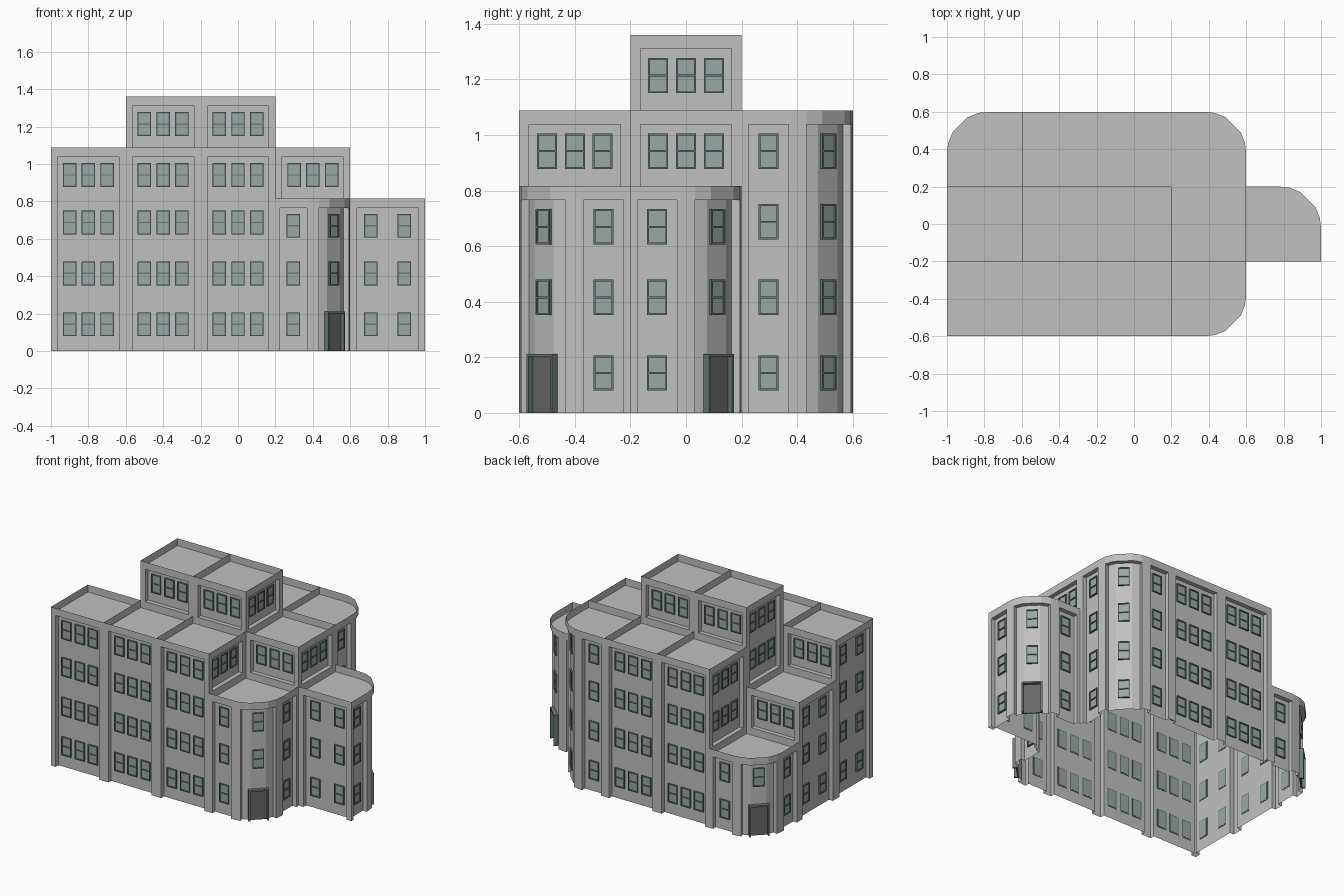
import bpy, bmesh, math
from mathutils import Vector

cube = bpy.data.objects.get("Cube")
if cube:
    bpy.data.objects.remove(cube, do_unlink=True)

CELL, FLOOR = 0.4, 0.272          # bay width, storey height
RADIUS, RECESS = 0.22, 0.03       # rounded corner, panel depth
POST, BAND, ROOF_DROP = 0.036, 0.05, 0.05
FLAT = CELL - RADIUS
UP = Vector((0, 0, 1))


def material(name, rgb):
    m = bpy.data.materials.new(name)
    m.use_nodes = True
    m.diffuse_color = (*rgb, 1)
    m.node_tree.nodes["Principled BSDF"].inputs["Base Color"].default_value = (*rgb, 1)
    return m


concrete = material("light grey concrete", (0.53, 0.53, 0.53))
glass = material("grey green glass", (0.32, 0.39, 0.38))
trim = material("dark grey green trim", (0.14, 0.2, 0.19))
door_paint = material("dark grey door", (0.14, 0.14, 0.14))


def finish(name, bm, mat):
    mesh = bpy.data.meshes.new(name)
    bm.to_mesh(mesh)
    bm.free()
    mesh.materials.append(mat)
    bpy.context.collection.objects.link(bpy.data.objects.new(name, mesh))


def face(bm, *points):
    return bm.faces.new([bm.verts.new(p) for p in points])


def upright(bm, a, b, z0, z1):
    face(bm, a + UP * z0, b + UP * z0, b + UP * z1, a + UP * z1)


def box(bm, base, t, n, u, d, z):
    """Box on a wall: u along it, d outwards, z upwards."""
    v = [bm.verts.new(base + t * i + n * j + UP * k) for k in z for j in d for i in u]
    for q in ((0, 2, 3, 1), (4, 5, 7, 6), (0, 1, 5, 4),
              (2, 6, 7, 3), (0, 4, 6, 2), (1, 3, 7, 5)):
        bm.faces.new([v[i] for i in q])


def direction(side):
    a = side * math.pi / 2
    n = Vector((round(math.cos(a)), round(math.sin(a)), 0))
    return n, UP.cross(n)


frames, panes, door_frames, doors = (bmesh.new() for _ in range(4))


def frame_bars(bm, base, t, n, w, z0, z1, bar, depth):
    for s in (-1, 1):
        box(bm, base, t, n, sorted((s * w, s * (w - bar))), (-0.002, depth), (z0, z1))
    box(bm, base, t, n, (bar - w, w - bar), (-0.002, depth), (z1 - bar, z1))


def window(base, t, n, z):
    w, h, bar = 0.036, 0.127, 0.007
    frame_bars(frames, base, t, n, w, z, z + h, bar, 0.01)
    for k in (z, z + h / 2 - bar / 2):
        box(frames, base, t, n, (bar - w, w - bar), (-0.002, 0.01), (k, k + bar))
    box(panes, base, t, n, (bar - w, w - bar), (-0.003, 0.004), (z + bar, z + h - bar))


def door(base, t, n):
    w, h, bar = 0.064, 0.212, 0.01
    frame_bars(door_frames, base, t, n, w, 0, h, bar, 0.026)
    box(doors, base, t, n, (bar - w, w - bar), (-0.003, 0.004), (0, h - bar))


def wall(bm, stations, kinds, z0, top):
    """Posts and recessed panels along a line of (point, normal) stations."""
    zt = top - BAND
    outer = [p for p, n in stations]
    inner = [p - n * RECESS for p, n in stations]
    for i, kind in enumerate(kinds):
        a, b, c, d = outer[i], outer[i + 1], inner[i], inner[i + 1]
        if kind == "post":
            upright(bm, a, b, z0, top)
            continue
        upright(bm, c, d, z0, zt)
        upright(bm, a, b, zt, top)
        face(bm, *(p + UP * zt for p in (c, d, b, a)))
        if z0 > 0:
            face(bm, *(p + UP * z0 for p in (a, b, d, c)))
        if kinds[i - 1] == "post":
            upright(bm, a, c, z0, zt)
        if kinds[i + 1] == "post":
            upright(bm, d, b, z0, zt)


def sill_heights(first, floors):
    return [f * FLOOR + (0.062 if f == floors - 1 else 0.08) for f in range(first, floors)]


def straight_wall(bm, centre, side, first, floors, offsets):
    n, t = direction(side)
    mid = centre + n * CELL / 2
    h = CELL / 2
    stations = [(mid + t * u, n) for u in (-h, POST - h, h - POST, h)]
    wall(bm, stations, ("post", "panel", "post"), first * FLOOR, floors * FLOOR)
    for z in sill_heights(first, floors):
        for u in offsets:
            window(mid - n * RECESS + t * u, t, n, z)


def rounded_stations(centre, side):
    """Flat stretch, quarter turn, flat stretch."""
    n, t = direction(side)
    start = centre + n * CELL / 2 - t * CELL / 2
    hub = centre + (n + t) * (CELL / 2 - RADIUS)
    result = [(start + t * u, n) for u in (0, 0.025, FLAT - 0.012)]
    for deg in (0, 14, 30, 60, 76, 90):
        a = math.radians(deg)
        r = n * math.cos(a) + t * math.sin(a)
        result.append((hub + r * RADIUS, r))
    end = centre + (t - n) * CELL / 2
    result += [(end + n * u, t) for u in (FLAT - 0.012, 0.025, 0)]
    return result


def rounded_wall(bm, centre, side, floors, has_door):
    st = rounded_stations(centre, side)
    kinds = ["post", "panel", "post", "post", "panel", "panel",
             "panel", "post", "post", "panel", "post"]
    wall(bm, st, kinds, 0, floors * FLOOR)
    for i in (1, 5, 9):
        (p, pn), (q, qn) = st[i], st[i + 1]
        n = (pn + qn).normalized()
        base = (p - pn * RECESS + q - qn * RECESS) / 2
        t = UP.cross(n)
        for k, z in enumerate(sill_heights(0, floors)):
            if i == 5 and k == 0 and has_door:
                door(base, t, n)
            else:
                window(base, t, n, z)


def roof(bm, outline, top):
    f = face(bm, *(p + UP * top for p in outline))
    f.normal_update()
    bmesh.ops.inset_region(bm, faces=[f], thickness=POST, use_even_offset=True)
    sunk = bmesh.ops.extrude_discrete_faces(bm, faces=[f])["faces"][0]
    bmesh.ops.translate(bm, verts=sunk.verts, vec=-UP * ROOF_DROP)


# Storeys per bay (column, row); rounded bays give the first of their two free sides
storeys = {(0, 0): 4, (1, 0): 4, (2, 0): 4, (3, 0): 3,
           (0, 1): 3, (1, 1): 5, (2, 1): 5, (3, 1): 4, (4, 1): 3,
           (0, 2): 2, (1, 2): 4, (2, 2): 4, (3, 2): 4}
rounded = {(3, 0): 3, (4, 1): 0, (0, 2): 1, (3, 2): 0}
wing, plain_corner = (4, 1), (3, 2)

for (i, j), floors in storeys.items():
    bm = bmesh.new()
    centre = Vector((CELL * (i - 2), CELL * (j - 1), 0))
    turn = rounded.get((i, j))
    curved_sides = () if turn is None else (turn, (turn + 1) % 4)
    outline = []
    for side in range(4):
        n, t = direction(side)
        outline.append(centre + (n - t) * CELL / 2)
        if side in curved_sides:
            continue
        below = storeys.get((i + int(n.x), j + int(n.y)), 0)
        if below < floors:
            paired = (i == 0 and side == 2) or (i, j) == wing
            offsets = (-0.09, 0.09) if paired else (-0.1, 0, 0.1)
            straight_wall(bm, centre, side, below, floors, offsets)
    if turn is not None:
        rounded_wall(bm, centre, turn, floors, (i, j) != plain_corner)
        n, t = direction(turn)
        arc = [p for p, _ in rounded_stations(centre, turn)]
        outline = [arc[0]] + arc[3:9] + [arc[-1], centre - (n + t) * CELL / 2]
    roof(bm, outline, floors * FLOOR)
    name = "wing" if (i, j) == wing else f"building_bay_{i + 1}_{j + 1}"
    finish(name, bm, concrete)

finish("window_frames", frames, trim)
finish("window_panes", panes, glass)
finish("door_frames", door_frames, trim)
finish("doors", doors, door_paint)
